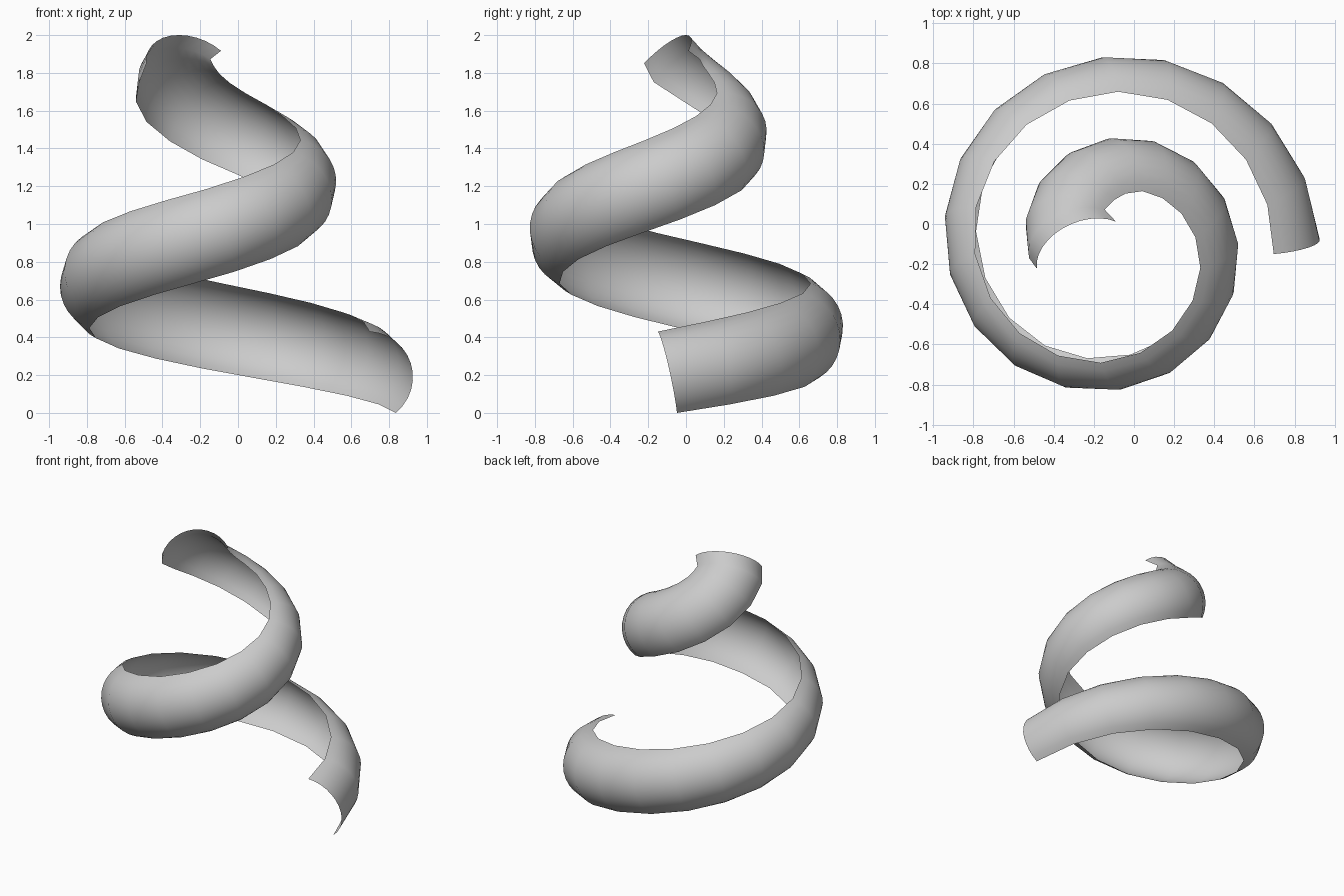
import bpy, bmesh, math
from mathutils import Vector

if "Cube" in bpy.data.objects:
    bpy.data.objects.remove(bpy.data.objects["Cube"])

# Conical helix path
CX, CY = -0.11, -0.10
END = math.radians(562)
STEPS, SIDES = 27, 12
R, HALF = 0.25, math.radians(68)      # radius and half angle of the trough arc
ROLL = [17.5, 4.5, -4, -5, 7, 24, 56, 90]   # degrees, per quarter turn


def path(a):
    q = a / (math.pi / 2)
    r = 0.787 - 0.1025 * q
    return Vector((CX + r * math.cos(a), CY + r * math.sin(a), 0.2 + 0.261 * q))


def roll(a):
    q = a / (math.pi / 2)
    i = min(int(q), len(ROLL) - 2)
    return math.radians(ROLL[i] + (ROLL[i + 1] - ROLL[i]) * (q - i))


def ring(a):
    # cross-section frame; its turn is held back at the very top
    f = min(a, math.radians(542))
    t = (path(f + 0.01) - path(f - 0.01)).normalized()
    e = Vector((math.cos(f), math.sin(f), 0))
    e = (e - t * e.dot(t)).normalized()
    n = e.cross(t)
    c = path(a)
    for j in range(SIDES + 1):
        p = roll(a) + HALF * (2 * j / SIDES - 1)
        yield c + R * (math.cos(p) * e + math.sin(p) * n)


# Curved spiral strip
bm = bmesh.new()
rings = []
for i in range(STEPS + 1):
    s = i / STEPS
    rings.append([bm.verts.new(p) for p in ring(END * (0.85 * s + 0.15 * s * s))])
for a, b in zip(rings, rings[1:]):
    for j in range(SIDES):
        f = bm.faces.new((a[j], b[j], b[j + 1], a[j + 1]))
        f.smooth = True
bmesh.ops.recalc_face_normals(bm, faces=bm.faces[:])
mesh = bpy.data.meshes.new("spiral_strip")
bm.to_mesh(mesh)
bm.free()
obj = bpy.data.objects.new("spiral_strip", mesh)
bpy.context.collection.objects.link(obj)

# Stand on the ground
low = min(v.co.z for v in mesh.vertices)
for v in mesh.vertices:
    v.co.z -= low
